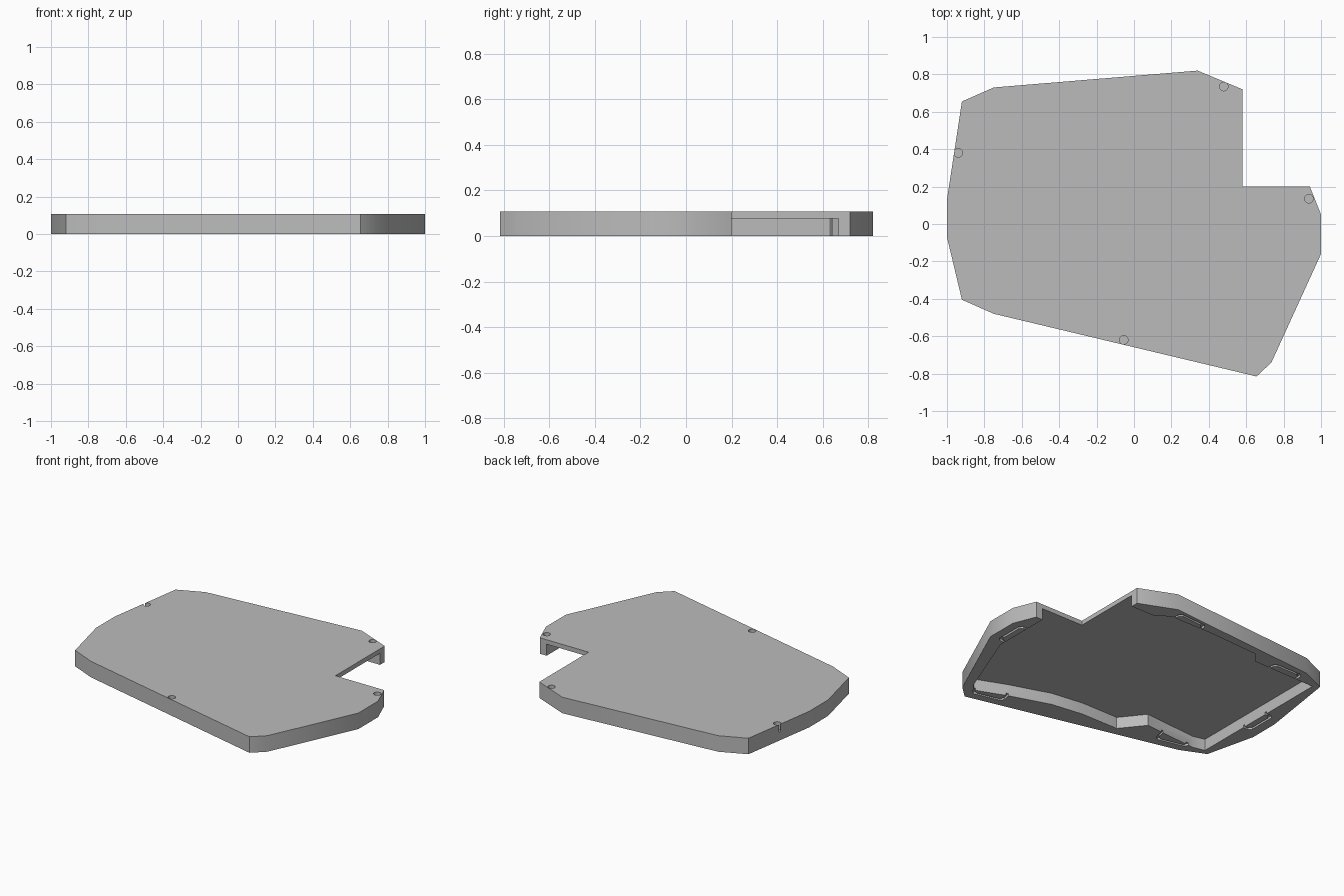
import bpy, bmesh
from mathutils import Vector

cube = bpy.data.objects.get("Cube")
if cube:
    bpy.data.objects.remove(cube)

HEIGHT, CEILING = 0.107, 0.077

grey = bpy.data.materials.new("plain_grey")
grey.use_nodes = True
colour = (0.5, 0.5, 0.5, 1)
grey.diffuse_color = colour
grey.node_tree.nodes["Principled BSDF"].inputs["Base Color"].default_value = colour


def add_prism(bm, points, bottom, top):
    """Extrude a flat outline between two heights."""
    face = bm.faces.new([bm.verts.new((x, y, bottom)) for x, y in points])
    moved = bmesh.ops.extrude_face_region(bm, geom=[face])["geom"]
    verts = [v for v in moved if isinstance(v, bmesh.types.BMVert)]
    bmesh.ops.translate(bm, vec=(0, 0, top - bottom), verts=verts)


def make_object(name, bm):
    bmesh.ops.recalc_face_normals(bm, faces=bm.faces)
    mesh = bpy.data.meshes.new(name)
    bm.to_mesh(mesh)
    bm.free()
    mesh.materials.append(grey)
    obj = bpy.data.objects.new(name, mesh)
    bpy.context.collection.objects.link(obj)
    return obj


# Outer body of the shallow tray
outline = [(-0.75, 0.73), (0.34, 0.82), (0.58, 0.72), (0.58, 0.2), (0.94, 0.2),
           (1, 0.05), (1, -0.16), (0.735, -0.74), (0.655, -0.815), (-0.75, -0.48),
           (-0.92, -0.405), (-1, -0.07), (-1, 0.13), (-0.92, 0.655)]
bm = bmesh.new()
add_prism(bm, outline, 0, HEIGHT)
tray = make_object("tray_body", bm)

# Stepped pocket underneath, running out through the corner notch
pocket = [(0.7, 0.67), (0.4, 0.67), (0.32, 0.73), (0, 0.73), (-0.36, 0.71),
          (-0.42, 0.64), (-0.88, 0.63), (-0.88, -0.38), (-0.8, -0.4),
          (-0.42, -0.37), (-0.3, -0.52), (-0.03, -0.52), (0.19, -0.55),
          (0.46, -0.64), (0.66, -0.72), (0.7, -0.68), (0.89, -0.2),
          (0.89, 0.3), (0.7, 0.3)]
bm = bmesh.new()
add_prism(bm, pocket, -0.1, CEILING)
pocket_cutter = make_object("pocket_cutter", bm)


# U-shaped shallow grooves in the rim
def add_groove(bm, base, outward, half=0.11, reach=0.055, stroke=0.014, corner=0.02):
    out = Vector(outward).normalized()
    along = Vector((-out.y, out.x))
    inner = half - stroke

    def arc(w, r):
        return [(-w, -0.04), (-w, r - corner), (corner - w, r),
                (w - corner, r), (w, r - corner), (w, -0.04)]
    loop = arc(half, reach) + arc(inner, reach - stroke)[::-1]
    points = [Vector(base) + along * a + out * b for a, b in loop]
    add_prism(bm, points, -0.05, 0.016)


bm = bmesh.new()
for base, outward in [((0.56, -0.68), (-0.24, -1)), ((-0.65, -0.39), (-0.24, -1)),
                      ((-0.88, 0.09), (-1, 0)), ((-0.64, 0.64), (0, 1)),
                      ((0.19, 0.73), (-0.08, 1)), ((0.89, -0.05), (1, 0))]:
    add_groove(bm, base, outward)
groove_cutter = make_object("groove_cutter", bm)

# Four small round blind holes in the top
bm = bmesh.new()
for x, y in [(0.48, 0.735), (-0.94, 0.38), (0.935, 0.135), (-0.055, -0.62)]:
    made = bmesh.ops.create_cone(bm, cap_ends=True, segments=32,
                                 radius1=0.023, radius2=0.023, depth=0.1)
    bmesh.ops.translate(bm, vec=(x, y, HEIGHT), verts=made["verts"])
hole_cutter = make_object("hole_cutter", bm)

# Cut everything, then drop the cutters
bpy.context.view_layer.objects.active = tray
tray.select_set(True)
for cutter in (pocket_cutter, groove_cutter, hole_cutter):
    cut = tray.modifiers.new(cutter.name, "BOOLEAN")
    cut.operation = "DIFFERENCE"
    cut.solver = "EXACT"
    cut.object = cutter
    cutter.hide_render = True
    bpy.ops.object.modifier_apply(modifier=cut.name)
    bpy.data.objects.remove(cutter)

bpy.ops.object.shade_smooth_by_angle(angle=0.52)
